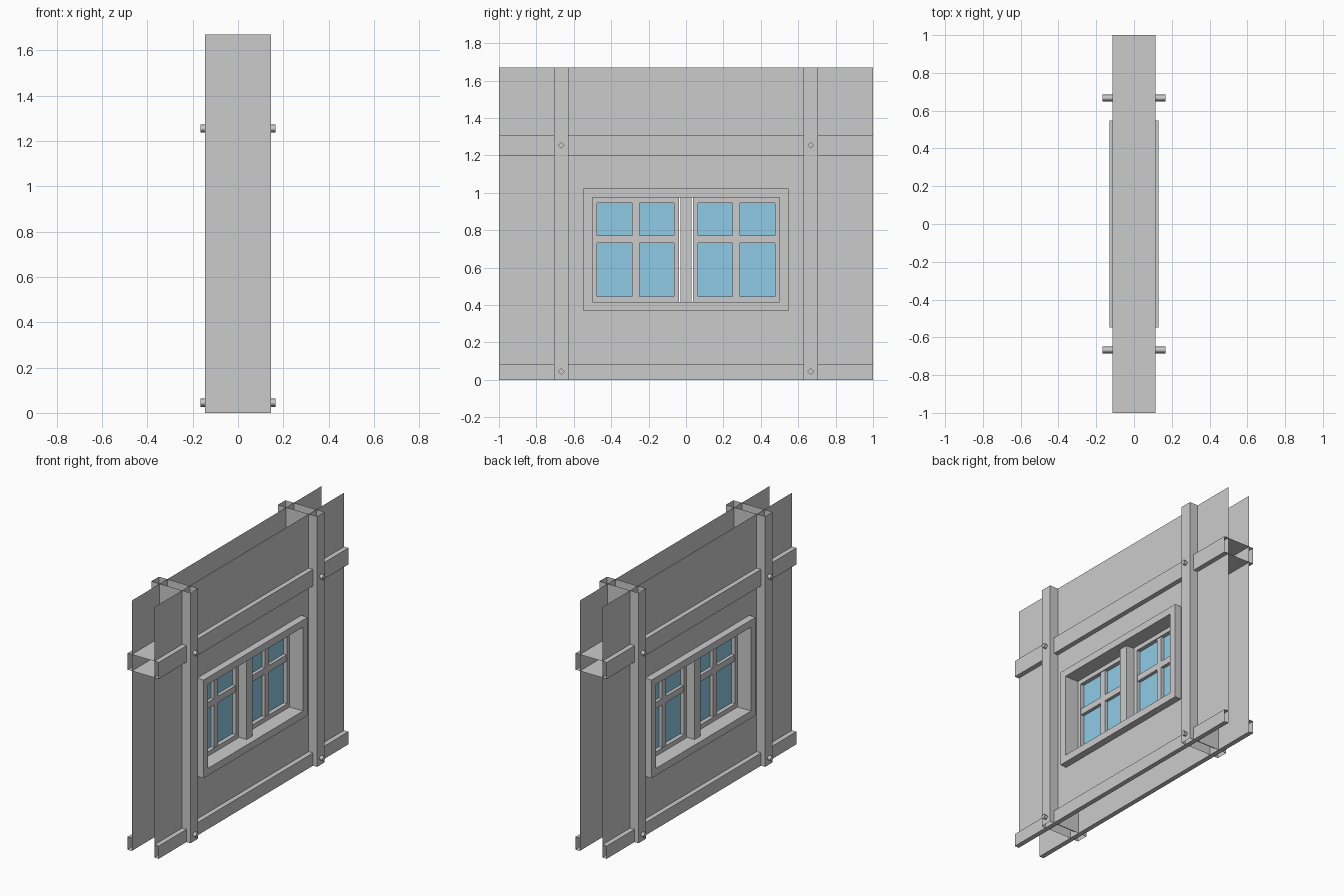
import bpy, bmesh, math
from mathutils import Matrix, Vector

cube = bpy.data.objects.get("Cube")
if cube:
    bpy.data.objects.remove(cube, do_unlink=True)


def material(name, rgb):
    m = bpy.data.materials.new(name)
    m.use_nodes = True
    m.diffuse_color = (*rgb, 1)
    m.node_tree.nodes["Principled BSDF"].inputs["Base Color"].default_value = (*rgb, 1)
    return m


GREY = material("wall grey", (0.6, 0.6, 0.6))
BLUE = material("glass blue", (0.28, 0.6, 0.79))


def finish(name, bm, mat):
    mesh = bpy.data.meshes.new(name)
    bm.to_mesh(mesh)
    bm.free()
    mesh.materials.append(mat)
    obj = bpy.data.objects.new(name, mesh)
    bpy.context.collection.objects.link(obj)
    return obj


def boxes(name, parts, mat=GREY, open_axis=None):
    """Boxes given as (x range, y range, z range); ends on open_axis are removed."""
    bm = bmesh.new()
    for ranges in parts:
        size = [b - a for a, b in ranges]
        mid = Vector([(a + b) / 2 for a, b in ranges])
        bmesh.ops.create_cube(bm, size=1, matrix=Matrix.Translation(mid) @ Matrix.Diagonal((*size, 1)))
    bm.normal_update()
    if open_axis is not None:
        ends = [f for f in bm.faces if abs(f.normal[open_axis]) > 0.9]
        bmesh.ops.delete(bm, geom=ends, context='FACES')
    return finish(name, bm, mat)


def ring(x, y, z, wy, wz):
    """Four bars around the opening y by z, with border widths wy and wz."""
    return [(x, (y[0] - wy, y[0]), (z[0] - wz, z[1] + wz)),
            (x, (y[1], y[1] + wy), (z[0] - wz, z[1] + wz)),
            (x, y, (z[0] - wz, z[0])),
            (x, y, (z[1], z[1] + wz))]


HEIGHT = 1.67
SHEET = 0.083
RAIL = 0.115
POST_Y = 0.667
OPEN_Y, OPEN_Z = 0.5, (0.417, 0.976)

for side, label in ((1, "left"), (-1, "right")):
    # Thin wall sheet with a window opening
    bm = bmesh.new()
    ys = (-1, -OPEN_Y, OPEN_Y, 1)
    zs = (0, *OPEN_Z, HEIGHT)
    grid = [[bm.verts.new((side * SHEET, y, z)) for z in zs] for y in ys]
    for i in range(3):
        for j in range(3):
            if (i, j) != (1, 1):
                quad = [grid[i][j], grid[i + 1][j], grid[i + 1][j + 1], grid[i][j + 1]]
                bm.faces.new(quad if side > 0 else quad[::-1])
    finish(label + "_wall_sheet", bm, GREY)

    # Bottom rail on the outside of the sheet
    x = tuple(sorted((side * SHEET, side * RAIL)))
    boxes(label + "_bottom_rail", [(x, (-1, 1), (0, 0.085))], open_axis=1)

# Hollow upper rail, open at both ends
boxes("upper_rail", [((-RAIL, RAIL), (-1, 1), (1.2, 1.31))], open_axis=1)

# Hollow posts with pegs through them
for y, label in ((-POST_Y, "front"), (POST_Y, "back")):
    boxes(label + "_post", [((-0.145, 0.145), (y - 0.04, y + 0.04), (0, HEIGHT))], open_axis=2)
    bm = bmesh.new()
    for z in (0.045, 1.255):
        turn = Matrix.Translation((0, y, z)) @ Matrix.Rotation(math.pi / 2, 4, 'Y')
        bmesh.ops.create_cone(bm, cap_ends=True, segments=4, radius1=0.018,
                              radius2=0.018, depth=0.333, matrix=turn)
    bm.normal_update()
    for f in bm.faces:
        f.smooth = abs(f.normal.x) < 0.5
    finish(label + "_pegs", bm, GREY)

# Window casing and middle post
boxes("window_casing", ring((-0.13, 0.13), (-OPEN_Y, OPEN_Y), OPEN_Z, 0.048, 0.048))
boxes("window_mullion", [((-0.085, 0.085), (-0.03, 0.03), OPEN_Z)])

# Two sashes with crossed bars and glass
PANE_Z = (0.447, 0.947)
for c, label in ((-0.269, "front"), (0.269, "back")):
    pane_y = (c - 0.206, c + 0.206)
    boxes(label + "_sash", ring((-0.03, 0.03), pane_y, PANE_Z, 0.026, 0.03))
    bar = (-0.025, 0.025)
    boxes(label + "_sash_bars", [(bar, (c - 0.02, c + 0.02), PANE_Z),
                                 (bar, pane_y, (0.731, 0.773))])
    boxes(label + "_glass", [((-0.003, 0.003), pane_y, PANE_Z)], BLUE)
